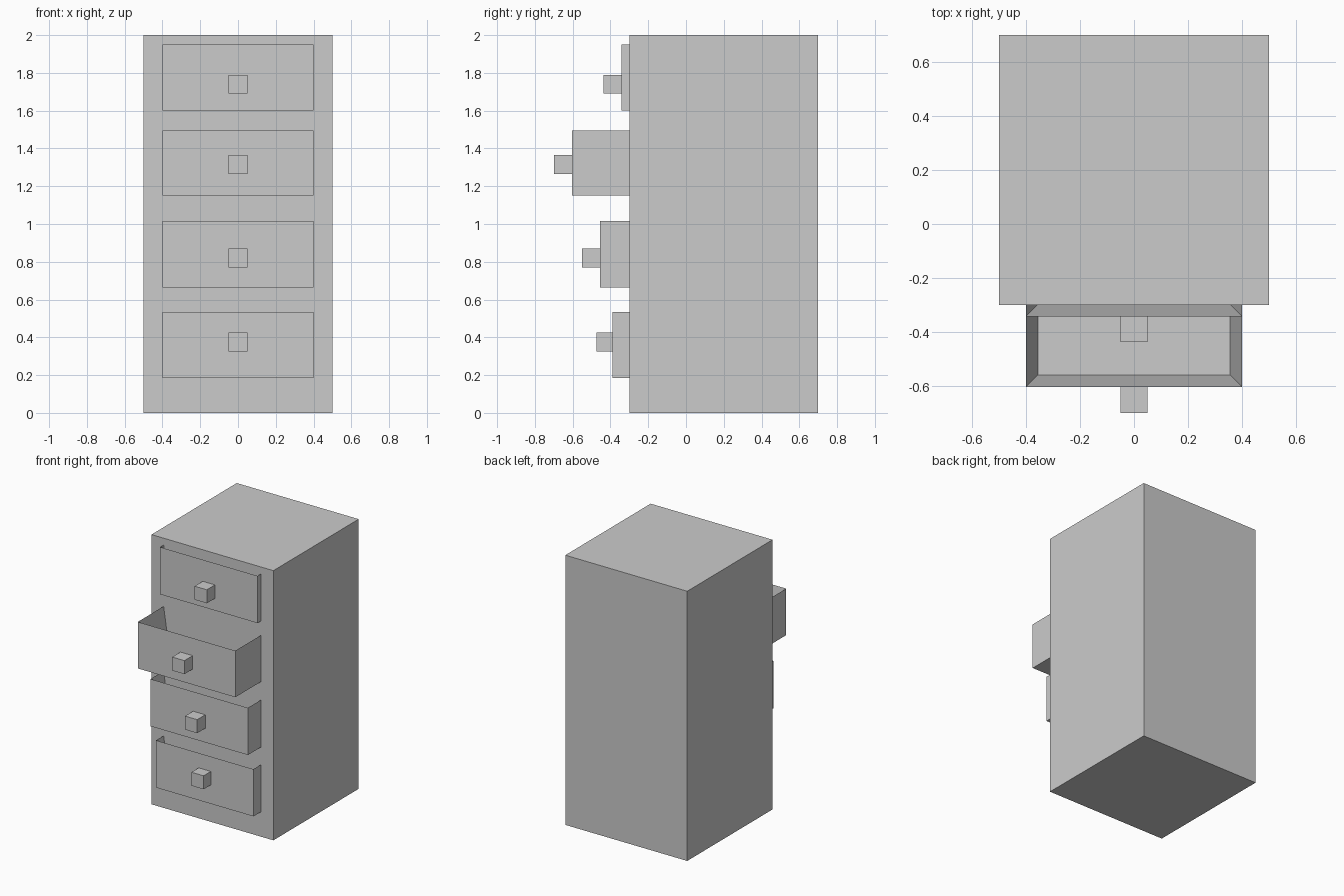
import bpy, bmesh

if "Cube" in bpy.data.objects:
    bpy.data.objects.remove(bpy.data.objects["Cube"])


def box(name, x0, x1, y0, y1, z0, z1):
    bm = bmesh.new()
    bmesh.ops.create_cube(bm, size=1)
    for v in bm.verts:
        v.co.x = x0 if v.co.x < 0 else x1
        v.co.y = y0 if v.co.y < 0 else y1
        v.co.z = z0 if v.co.z < 0 else z1
    mesh = bpy.data.meshes.new(name)
    bm.to_mesh(mesh)
    bm.free()
    ob = bpy.data.objects.new(name, mesh)
    bpy.context.collection.objects.link(ob)
    return ob


def drawer(name, front, z0, z1, depth=0.9, wall=0.045):
    # open tray: inset the top face and push it down to the floor
    ob = box(name, -0.4, 0.4, front, front + depth, z0, z1)
    bm = bmesh.new()
    bm.from_mesh(ob.data)
    top = max(bm.faces, key=lambda f: f.calc_center_median().z)
    bmesh.ops.inset_region(bm, faces=[top], thickness=wall, use_even_offset=True)
    for v in top.verts:
        v.co.z = z0 + wall
    bm.normal_update()
    bm.to_mesh(ob.data)
    bm.free()


# cabinet body
box("cabinet_body", -0.5, 0.5, -0.3, 0.7, 0, 2)

# drawers pulled out by different amounts: front y, bottom z, top z, knob tip y, knob bottom z
rows = [(-0.39, 0.185, 0.535, -0.475, 0.325),
        (-0.455, 0.665, 1.015, -0.55, 0.77),
        (-0.603, 1.15, 1.495, -0.7, 1.265),
        (-0.342, 1.60, 1.95, -0.437, 1.69)]
for i, (front, z0, z1, tip, kz) in enumerate(rows, 1):
    drawer(f"drawer_{i}", front, z0, z1)
    box(f"knob_{i}", -0.05, 0.05, tip, front + 0.01, kz, kz + 0.1)
